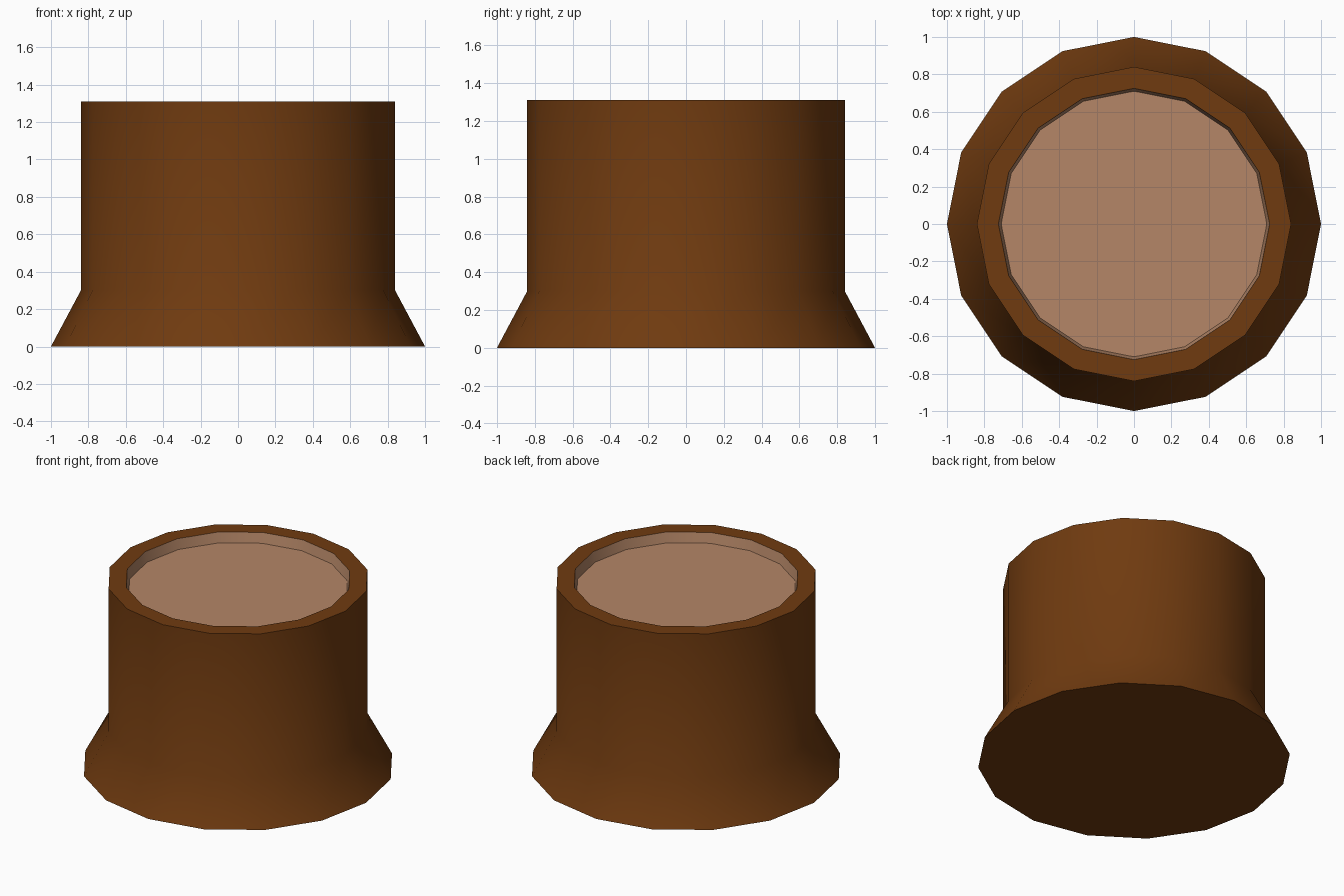
import bpy, bmesh, math

if "Cube" in bpy.data.objects:
    bpy.data.objects.remove(bpy.data.objects["Cube"])

SIDES = 16


def material(name, rgb):
    m = bpy.data.materials.new(name)
    m.diffuse_color = (*rgb, 1.0)
    m.use_nodes = True
    m.node_tree.nodes["Principled BSDF"].inputs["Base Color"].default_value = m.diffuse_color
    return m


bark = material("brown bark", (0.16, 0.043, 0.005))
wood = material("pale cut wood", (0.46, 0.24, 0.135))

# Stump profile (radius, height): flared foot, trunk, rim, recessed cut face
profile = [(1.0, 0.0), (0.84, 0.30), (0.84, 1.31), (0.725, 1.31), (0.71, 1.24)]

bm = bmesh.new()
rings = []
for r, z in profile:
    rings.append([bm.verts.new((r * math.cos(2 * math.pi * i / SIDES),
                                r * math.sin(2 * math.pi * i / SIDES), z))
                  for i in range(SIDES)])

# Walls between rings; the inner recess wall is pale wood
for k in range(len(rings) - 1):
    lo, hi = rings[k], rings[k + 1]
    for i in range(SIDES):
        j = (i + 1) % SIDES
        f = bm.faces.new((lo[i], lo[j], hi[j], hi[i]))
        f.material_index = 1 if k == len(rings) - 2 else 0

# Underside and cut face
bm.faces.new(rings[0][::-1])
bm.faces.new(rings[-1]).material_index = 1

mesh = bpy.data.meshes.new("tree_stump")
bm.to_mesh(mesh)
bm.free()
mesh.materials.append(bark)
mesh.materials.append(wood)

stump = bpy.data.objects.new("tree_stump", mesh)
bpy.context.collection.objects.link(stump)
bpy.context.view_layer.objects.active = stump
stump.select_set(True)
bpy.ops.object.shade_smooth_by_angle(angle=math.radians(40))
